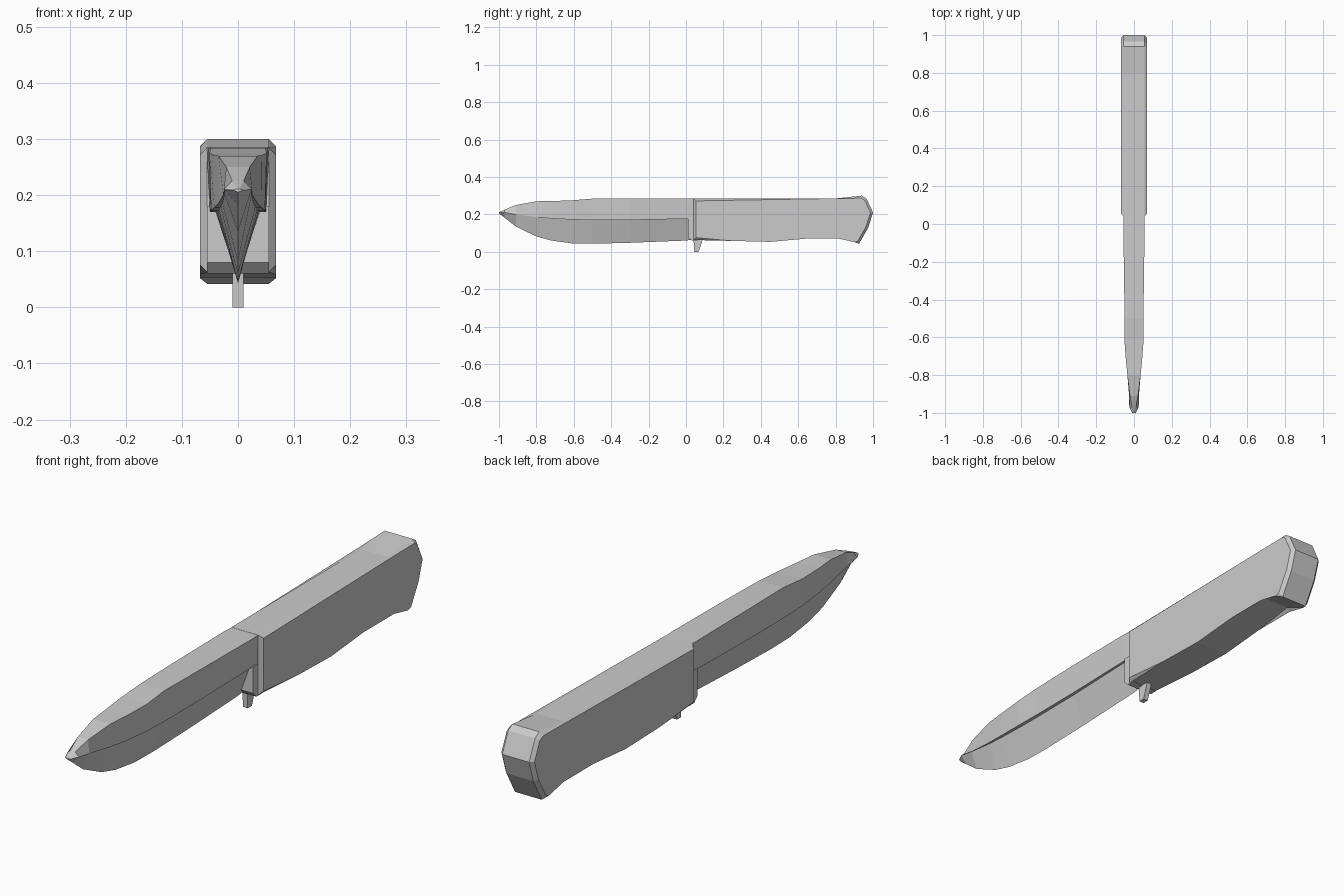
import bpy, bmesh


def finish(bm, name):
    bmesh.ops.remove_doubles(bm, verts=bm.verts, dist=0.0005)
    bmesh.ops.recalc_face_normals(bm, faces=bm.faces)
    mesh = bpy.data.meshes.new(name)
    bm.to_mesh(mesh)
    bm.free()
    obj = bpy.data.objects.new(name, mesh)
    bpy.context.collection.objects.link(obj)
    return obj


def loft(bm, rings):
    """Skin a list of closed point rings and cap both ends."""
    loops = [[bm.verts.new(p) for p in ring] for ring in rings]
    n = len(loops[0])
    for a, b in zip(loops, loops[1:]):
        for i in range(n):
            j = (i + 1) % n
            bm.faces.new((a[i], a[j], b[j], b[i]))
    bm.faces.new(loops[0])
    bm.faces.new(loops[-1])


def slab(name, profile, half, bevel=0.0):
    """Side profile (y, z) extruded across x, with chamfered side outlines."""
    bm = bmesh.new()
    loft(bm, [[(x, y, z) for y, z in profile] for x in (-half, half)])
    if bevel:
        edges = [e for e in bm.edges
                 if abs(e.verts[0].co.x - e.verts[1].co.x) < 1e-5]
        bmesh.ops.bevel(bm, geom=edges, offset=bevel, segments=1,
                        affect='EDGES', profile=0.5)
    return finish(bm, name)


# Handle with flared butt
slab("handle", [(0.04, 0.285), (0.80, 0.285), (0.94, 0.30), (0.965, 0.285),
                (1.0, 0.21), (0.975, 0.13), (0.925, 0.042), (0.90, 0.052),
                (0.82, 0.083), (0.64, 0.07), (0.45, 0.053), (0.25, 0.058),
                (0.04, 0.063)], 0.068, 0.013)

# Bolster block between blade and handle
slab("bolster", [(0.01, 0.18), (0.06, 0.18), (0.06, 0.06),
                 (0.03, 0.06), (0.01, 0.08)], 0.055)

# Small finger guard below the handle
slab("finger_guard", [(0.04, 0.09), (0.095, 0.09), (0.085, 0.05),
                      (0.067, 0.0), (0.043, 0.0)], 0.010)

# Blade stations: y, spine z, spine half, ledge z, ledge half, grind half, edge z
stations = [
    (-1.00, 0.211, 0.002, 0.209, 0.010, 0.009, 0.205),
    (-0.97, 0.225, 0.010, 0.210, 0.025, 0.024, 0.182),
    (-0.91, 0.250, 0.021, 0.200, 0.026, 0.024, 0.135),
    (-0.80, 0.270, 0.035, 0.185, 0.035, 0.028, 0.082),
    (-0.72, 0.271, 0.043, 0.178, 0.042, 0.031, 0.060),
    (-0.61, 0.275, 0.051, 0.172, 0.048, 0.034, 0.045),
    (-0.50, 0.284, 0.049, 0.170, 0.049, 0.036, 0.043),
    (-0.30, 0.285, 0.053, 0.170, 0.050, 0.038, 0.048),
    (0.00, 0.285, 0.056, 0.176, 0.051, 0.042, 0.060),
    (0.06, 0.284, 0.054, 0.176, 0.051, 0.042, 0.070),
]
bm = bmesh.new()
loft(bm, [[(-s, y, t), (s, y, t), (l, y, lz), (g, y, lz), (0, y, b),
           (-g, y, lz), (-l, y, lz)] for y, t, s, lz, l, g, b in stations])
finish(bm, "blade")
